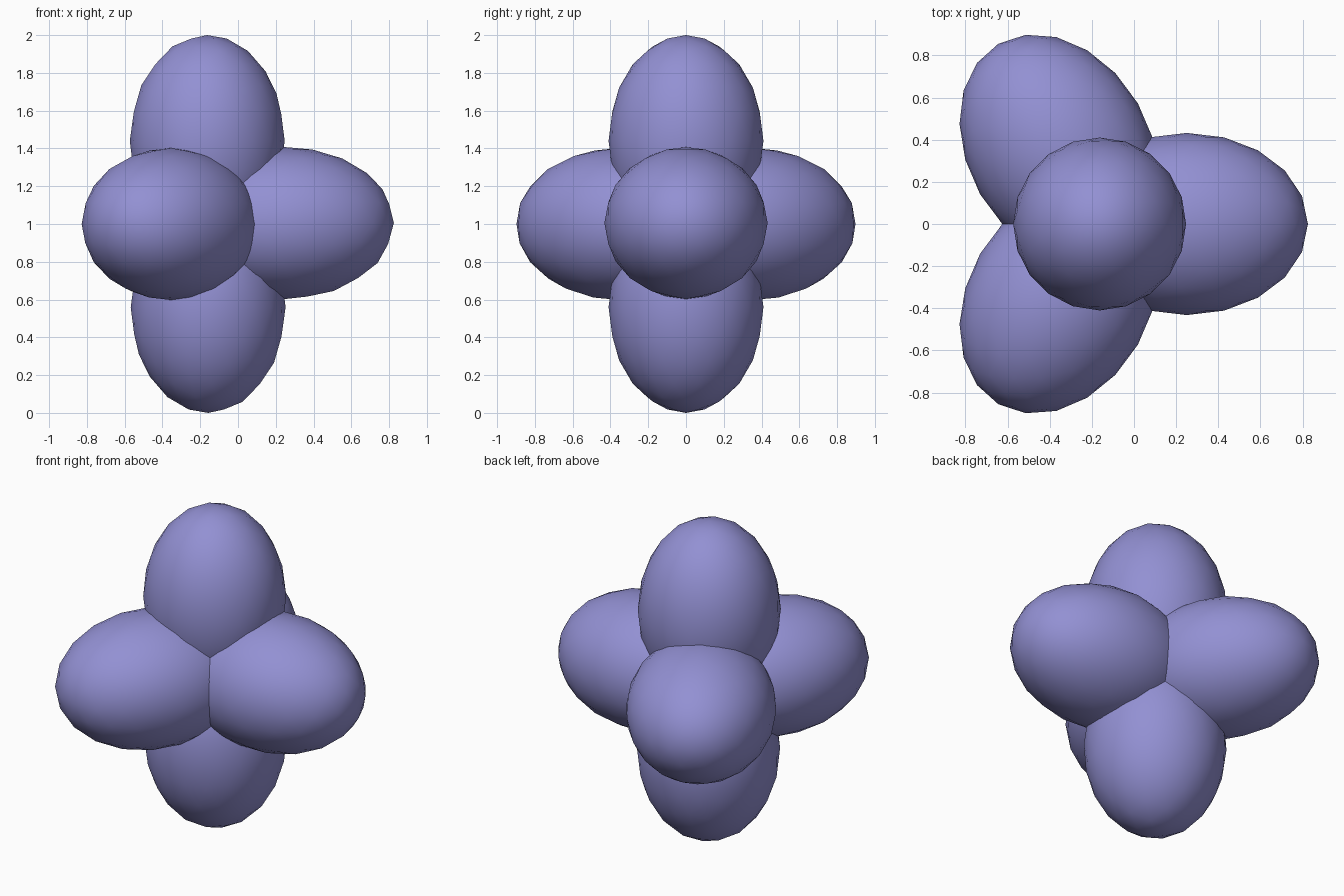
import bpy
import math

cube = bpy.data.objects.get("Cube")
if cube:
    bpy.data.objects.remove(cube, do_unlink=True)

# Single flat colour
violet = bpy.data.materials.new("soft_violet")
violet.use_nodes = True
colour = (0.29, 0.28, 0.65, 1)
violet.diffuse_color = colour
violet.node_tree.nodes["Principled BSDF"].inputs["Base Color"].default_value = colour


def lobe(name, centre, radii, turn=0):
    """Smooth ellipsoid lobe, turned about the vertical axis."""
    bpy.ops.mesh.primitive_ico_sphere_add(subdivisions=3, radius=1, location=centre)
    obj = bpy.context.object
    obj.name = name
    obj.scale = radii
    obj.rotation_euler.z = math.radians(turn)
    obj.data.materials.append(violet)
    bpy.ops.object.shade_smooth()
    return obj


# Upright pair
upright = (0.41, 0.41, 0.56)
lobe("top_lobe", (-0.163, 0, 1.44), upright)
lobe("bottom_lobe", (-0.158, 0, 0.56), upright)

# Three level lobes spread around the middle
level = (0.575, 0.432, 0.402)
lobe("left_lobe", (0.25, 0, 1.005), level)
for name, side in (("back_right_lobe", 1), ("front_right_lobe", -1)):
    lobe(name, (-0.356, side * 0.357, 1), level, side * 120)
